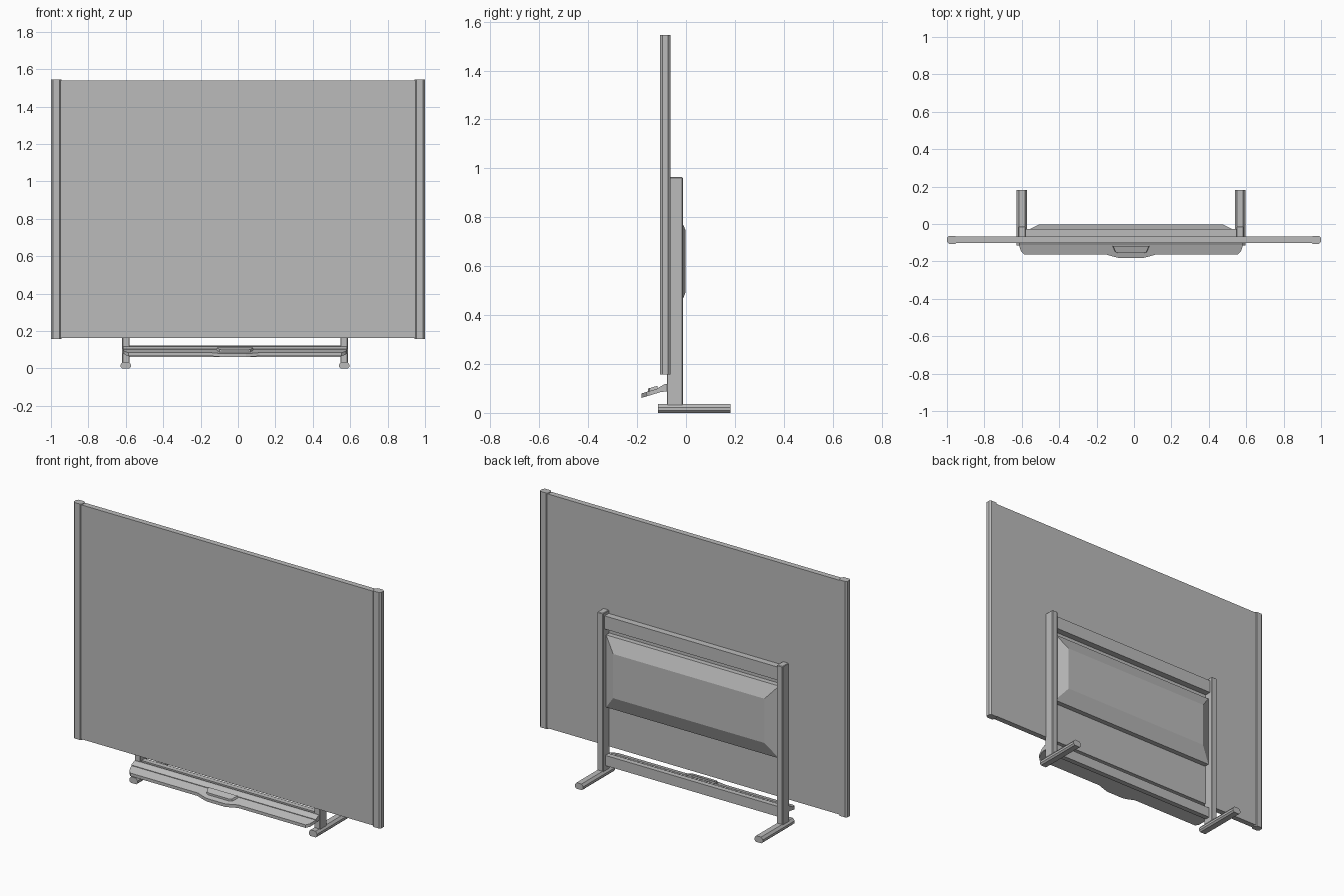
import bpy, bmesh
from mathutils import Vector

cube = bpy.data.objects.get("Cube")
if cube:
    bpy.data.objects.remove(cube, do_unlink=True)

grey = bpy.data.materials.new("light grey")
grey.use_nodes = True
COLOUR = (0.5, 0.5, 0.5, 1)
grey.diffuse_color = COLOUR
grey.node_tree.nodes["Principled BSDF"].inputs["Base Color"].default_value = COLOUR


def loft(name, start, end):
    """Solid between two matching rings of 3D points."""
    bm = bmesh.new()
    a = [bm.verts.new(p) for p in start]
    b = [bm.verts.new(p) for p in end]
    n = len(a)
    bm.faces.new(a)
    bm.faces.new(b[::-1])
    for i in range(n):
        bm.faces.new((a[i], b[i], b[(i + 1) % n], a[(i + 1) % n]))
    bmesh.ops.recalc_face_normals(bm, faces=bm.faces)
    mesh = bpy.data.meshes.new(name)
    bm.to_mesh(mesh)
    bm.free()
    mesh.materials.append(grey)
    obj = bpy.data.objects.new(name, mesh)
    bpy.context.collection.objects.link(obj)
    return obj


def box(name, x, y, z, bevel=0):
    ring = [(x[0], y[0]), (x[1], y[0]), (x[1], y[1]), (x[0], y[1])]
    obj = loft(name, [(*p, z[0]) for p in ring], [(*p, z[1]) for p in ring])
    if bevel:
        mod = obj.modifiers.new("chamfer", "BEVEL")
        mod.width = bevel
        mod.segments = 1
    return obj


MID = -0.016    # the stand sits slightly off the board's centre
POST = 0.584    # half the distance between posts

# Writing board and its end caps
box("board", (-0.96, 0.96), (-0.101, -0.068), (0.163, 1.54))
cap = [(0.945, -0.096), (0.955, -0.106), (0.99, -0.106), (1.0, -0.096),
       (1.0, -0.074), (0.99, -0.064), (0.955, -0.064), (0.945, -0.074)]
for side, s in (("left", 1), ("right", -1)):
    loft(side + "_end_cap", [(s * x, y, 0.158) for x, y in cap],
         [(s * x, y, 1.545) for x, y in cap])

# Posts and faceted feet
foot = [(-0.018, 0), (0.018, 0), (0.027, 0.009), (0.027, 0.022),
        (0.016, 0.036), (-0.016, 0.036), (-0.027, 0.022), (-0.027, 0.009)]
for side, s in (("left", 1), ("right", -1)):
    cx = MID + s * POST
    box(side + "_post", (cx - 0.019, cx + 0.019), (-0.078, -0.013), (0.03, 0.964), 0.003)
    loft(side + "_foot", [(cx + x, -0.114, z) for x, z in foot],
         [(cx + x, 0.182, z) for x, z in foot])

# Cross bars between the posts
inner = (MID - POST, MID + POST)
box("upper_bar", inner, (-0.066, -0.028), (0.868, 0.945))
box("lower_bar", inner, (-0.066, -0.035), (0.062, 0.122))

# Rear panel with sloping borders
def rectangle(half, low, high, y):
    return [(MID - half, y, low), (MID + half, y, low),
            (MID + half, y, high), (MID - half, y, high)]


box("panel_base", (MID - 0.562, MID + 0.562), (-0.068, -0.038), (0.405, 0.83))
loft("panel_cover", rectangle(0.562, 0.405, 0.83, -0.038),
     rectangle(0.492, 0.49, 0.75, -0.003))


# Sloping tray with a bulge in its front edge
def tray_height(y):
    return 0.101 + (y + 0.11) * 0.3


half = [(0.6, -0.075), (0.6, -0.11), (0.587, -0.148), (0.57, -0.164),
        (0.13, -0.164), (0.1, -0.173), (0.06, -0.183)]
outline = [(MID + x, y) for x, y in half] + [(MID - x, y) for x, y in reversed(half)]
loft("tray", [(x, y, tray_height(y) - 0.018) for x, y in outline],
     [(x, y, tray_height(y)) for x, y in outline])

# Raised strip along the back of the tray
strip = [(-0.074, 0.088), (-0.11, 0.085), (-0.112, 0.104), (-0.086, 0.118), (-0.074, 0.118)]
loft("tray_back", [(MID - 0.6, y, z) for y, z in strip],
     [(MID + 0.6, y, z) for y, z in strip])

# Tapered holder standing on the tray
holder = [(-0.1, -0.117), (0.1, -0.117), (0.085, -0.15), (0.07, -0.156),
          (-0.07, -0.156), (-0.085, -0.15)]
loft("tray_holder", [(MID + x, y, tray_height(y) - 0.004) for x, y in holder],
     [(MID + x * 0.96, y, tray_height(y) + 0.012) for x, y in holder])
